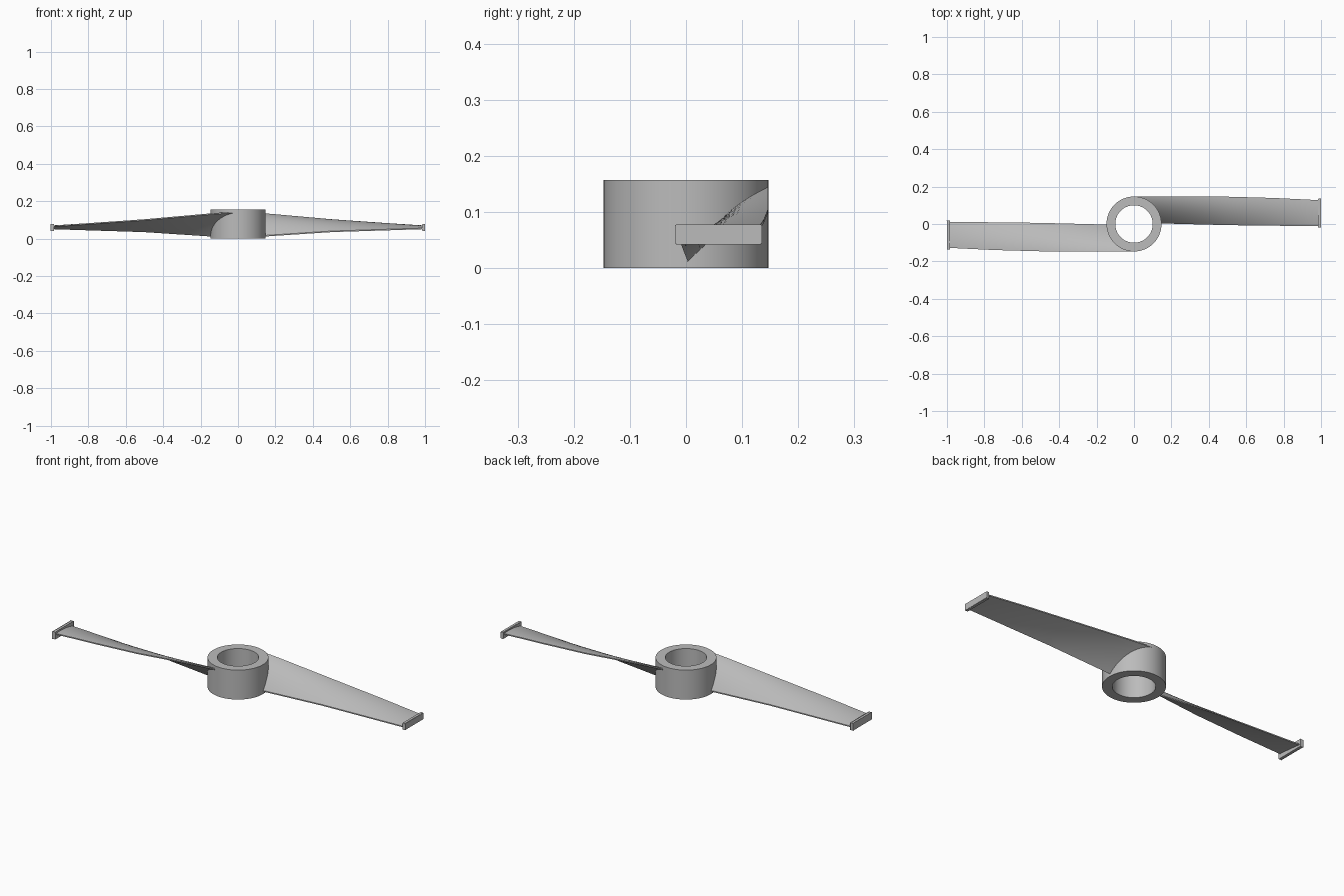
import bpy, bmesh, math
from mathutils import Matrix

cube = bpy.data.objects.get("Cube")
if cube:
    bpy.data.objects.remove(cube)

grey = bpy.data.materials.new("plain grey")
grey.use_nodes = True
grey.diffuse_color = (0.5, 0.5, 0.5, 1)
grey.node_tree.nodes["Principled BSDF"].inputs["Base Color"].default_value = (0.5, 0.5, 0.5, 1)

HUB_R, BORE_R, HUB_H, WALL_R = 0.147, 0.1, 0.157, 0.125


def finish(bm, name, smooth=True):
    bmesh.ops.recalc_face_normals(bm, faces=bm.faces)
    mesh = bpy.data.meshes.new(name)
    bm.to_mesh(mesh)
    bm.free()
    mesh.materials.append(grey)
    ob = bpy.data.objects.new(name, mesh)
    bpy.context.collection.objects.link(ob)
    if smooth:
        bpy.ops.object.select_all(action='DESELECT')
        ob.select_set(True)
        bpy.context.view_layer.objects.active = ob
        bpy.ops.object.shade_smooth_by_angle(angle=math.radians(35))
    return ob


def loft(bm, rings, close):
    """Bridge successive rings of vertices with quads."""
    pairs = list(zip(rings, rings[1:])) + ([(rings[-1], rings[0])] if close else [])
    for a, b in pairs:
        for i in range(len(a)):
            j = (i + 1) % len(a)
            bm.faces.new((a[i], a[j], b[j], b[i]))


def interp(points, x):
    for (x0, v0), (x1, v1) in zip(points, points[1:]):
        if x <= x1:
            k = (x - x0) / (x1 - x0)
            return v0 + (v1 - v0) * k
    return points[-1][1]


# Hub: a rectangular wall section turned around the z axis
def build_hub():
    bm = bmesh.new()
    n = 96
    rings = []
    for r, z in ((HUB_R, 0), (HUB_R, HUB_H), (BORE_R, HUB_H), (BORE_R, 0)):
        rings.append([bm.verts.new((r * math.cos(2 * math.pi * i / n),
                                    r * math.sin(2 * math.pi * i / n), z)) for i in range(n)])
    loft(bm, rings, True)
    finish(bm, "hub")


# Blade edges as functions of the distance from the axis
LEAD_Y = ((0, 0.146), (0.5, 0.146), (0.75, 0.139), (1, 0.127))
LEAD_Z = ((0, 0.143), (0.15, 0.132), (0.5, 0.101), (1, 0.066))
TRAIL_Y = ((0, 0.006), (0.15, 0.003), (0.5, -0.006), (1, -0.012))
TRAIL_Z = ((0, 0.006), (0.15, 0.015), (0.5, 0.038), (1, 0.054))


def blade_point(s, t, upper):
    # the root follows the middle of the hub wall
    y0 = 0.006 + 0.14 * t
    root = math.sqrt(max(WALL_R ** 2 - y0 ** 2, 0))
    x = root + (0.99 - root) * s
    ya, yb = interp(TRAIL_Y, x), interp(LEAD_Y, x)
    za, zb = interp(TRAIL_Z, x), interp(LEAD_Z, x)
    arch = 4 * t * (1 - t) * (1 - 0.75 * x)
    z = za + (zb - za) * t + arch * (0.024 if upper else 0.006)
    return x, ya + (yb - ya) * t, z + (0.003 if upper else -0.003)


def build_blade(name, turn):
    bm = bmesh.new()
    stations, chord = 28, 16
    rings = []
    for i in range(stations + 1):
        s = i / stations
        outline = [(j / chord, True) for j in range(chord + 1)]
        outline += [(j / chord, False) for j in range(chord, -1, -1)]
        rings.append([bm.verts.new(blade_point(s, t, up)) for t, up in outline])
    loft(bm, rings, False)
    # end caps as strips between the upper and lower skins
    for ring in (rings[0], rings[-1]):
        m = len(ring)
        for j in range(chord):
            bm.faces.new((ring[j], ring[j + 1], ring[m - 2 - j], ring[m - 1 - j]))
    bm.transform(turn)
    finish(bm, name)


# Small upright plate closing the blade tip
def build_tip(name, turn):
    bm = bmesh.new()
    bmesh.ops.create_cube(bm, size=1)
    bm.transform(turn @ Matrix.Translation((0.992, 0.058, 0.06))
                 @ Matrix.Diagonal((0.016, 0.155, 0.036, 1)))
    bmesh.ops.bevel(bm, geom=bm.edges[:], offset=0.0015, segments=2, affect='EDGES')
    finish(bm, name)


build_hub()
for side, angle in (("left", 0), ("right", math.pi)):
    turn = Matrix.Rotation(angle, 4, 'Z')
    build_blade(side + "_blade", turn)
    build_tip(side + "_tip_plate", turn)
